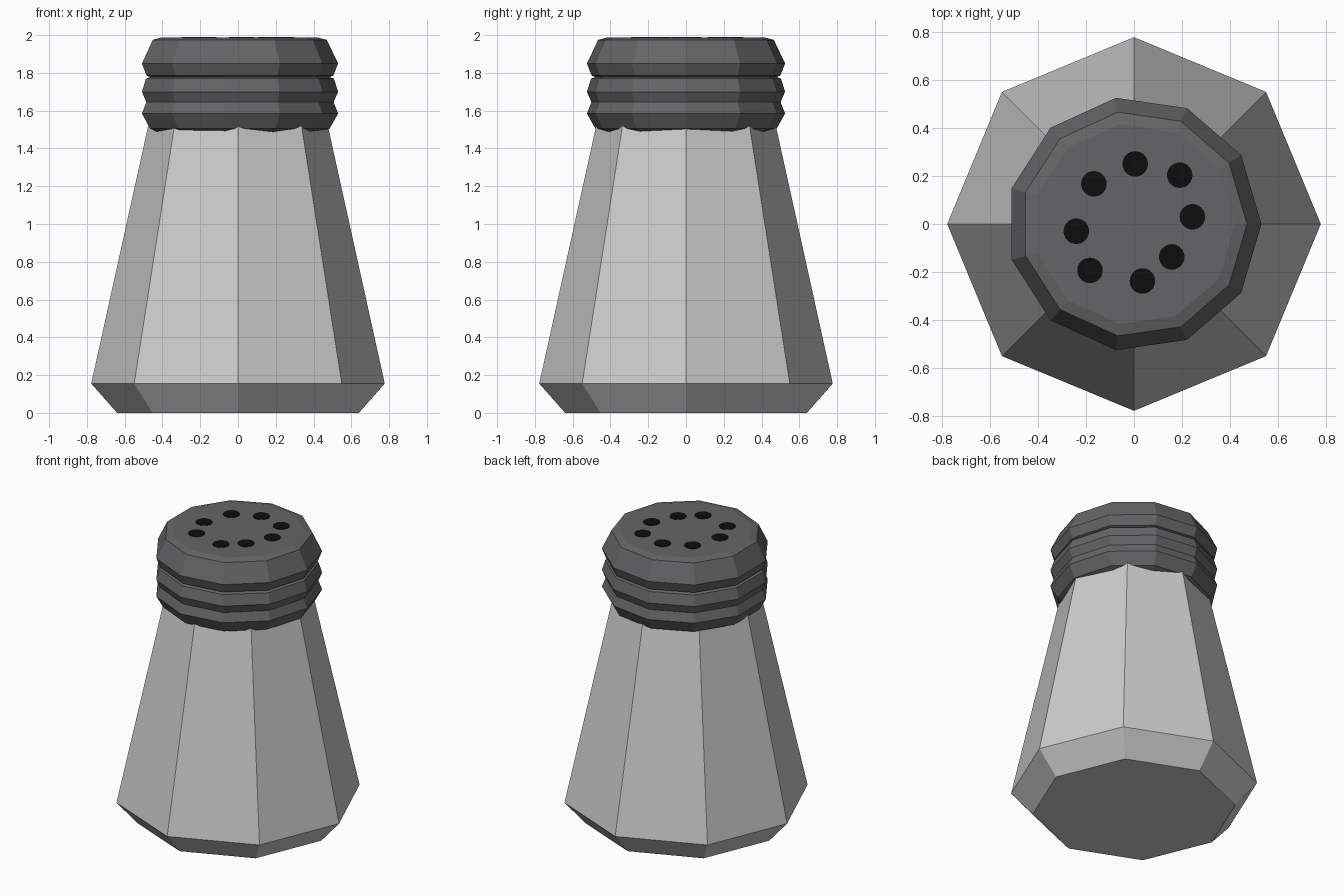
import bpy, bmesh
from math import sin, cos, tau

if "Cube" in bpy.data.objects:
    bpy.data.objects.remove(bpy.data.objects["Cube"])


def material(name, rgb):
    m = bpy.data.materials.new(name)
    m.diffuse_color = (*rgb, 1)
    m.use_nodes = True
    m.node_tree.nodes["Principled BSDF"].inputs["Base Color"].default_value = m.diffuse_color
    return m


def lathe(name, profile, sides, centre=(0, 0), mat=None):
    """Flat-shaded solid from (radius, height) rings, closed at both ends."""
    bm = bmesh.new()
    rings = [[bm.verts.new((centre[0] + r * cos(tau * i / sides),
                            centre[1] + r * sin(tau * i / sides), z))
              for i in range(sides)] for r, z in profile]
    for a, b in zip(rings, rings[1:]):
        for i in range(sides):
            j = (i + 1) % sides
            bm.faces.new((a[i], a[j], b[j], b[i]))
    bm.faces.new(rings[0][::-1])
    bm.faces.new(rings[-1])
    me = bpy.data.meshes.new(name)
    bm.to_mesh(me)
    bm.free()
    if mat:
        me.materials.append(mat)
    ob = bpy.data.objects.new(name, me)
    bpy.context.collection.objects.link(ob)
    return ob


dark = material("dark_metal", (0.13, 0.13, 0.135))
black = material("hole_black", (0.004, 0.004, 0.004))

# Eight-sided tapering body with a chamfered foot
lathe("body", [(0.64, 0), (0.777, 0.155), (0.469, 1.55)], 8)

# Eleven-sided ribbed screw cap
lathe("cap", [(0.41, 1.482), (0.44, 1.485), (0.485, 1.505), (0.53, 1.585),
              (0.506, 1.645), (0.53, 1.70), (0.508, 1.77), (0.485, 1.778),
              (0.505, 1.786), (0.53, 1.85), (0.47, 1.975), (0.42, 1.988)],
      11, mat=dark)

# Irregular ring of pour holes
holes = [(0.005, 0.25), (0.19, 0.203), (0.243, 0.03), (0.157, -0.137),
         (0.035, -0.237), (-0.183, -0.193), (-0.24, -0.03), (-0.167, 0.167)]
for n, c in enumerate(holes):
    lathe(f"hole_{n + 1}", [(0.053, 1.975), (0.053, 1.991)], 32, c, black)
